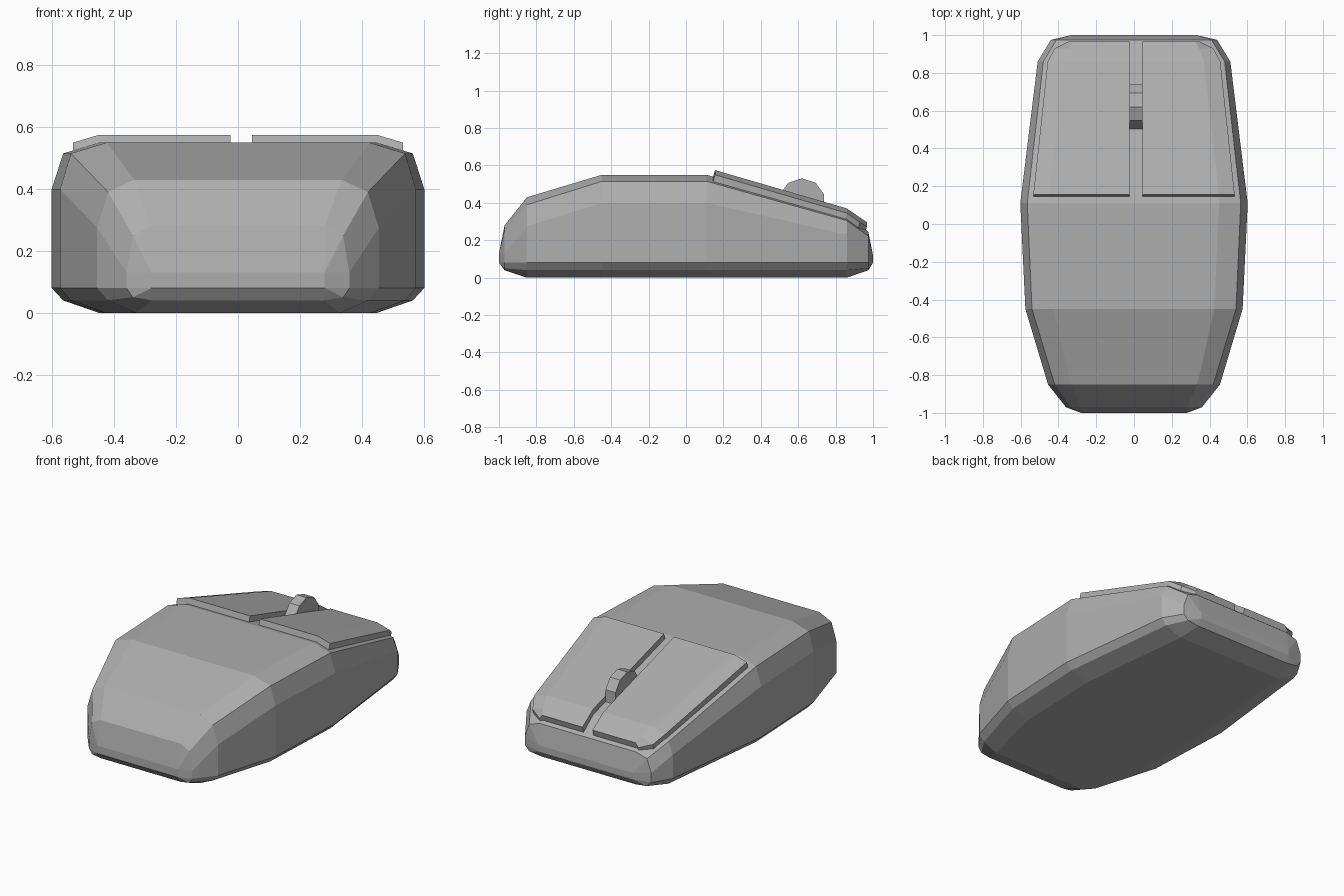
import bpy, bmesh, math

if "Cube" in bpy.data.objects:
    bpy.data.objects.remove(bpy.data.objects["Cube"])

# Dark grey plastic shared by all parts
plastic = bpy.data.materials.new("grey_plastic")
plastic.diffuse_color = (.425, .425, .425, 1)
plastic.use_nodes = True
plastic.node_tree.nodes["Principled BSDF"].inputs["Base Color"].default_value = plastic.diffuse_color


def loft(name, rings):
    """Skin a list of equal-length closed rings and cap both ends."""
    bm = bmesh.new()
    rows = [[bm.verts.new(p) for p in ring] for ring in rings]
    n = len(rows[0])
    for a, b in zip(rows, rows[1:]):
        for i in range(n):
            j = (i + 1) % n
            bm.faces.new((a[i], a[j], b[j], b[i]))
    bm.faces.new(rows[0])
    bm.faces.new(rows[-1])
    bmesh.ops.remove_doubles(bm, verts=bm.verts, dist=0.0005)
    bmesh.ops.recalc_face_normals(bm, faces=bm.faces)
    me = bpy.data.meshes.new(name)
    bm.to_mesh(me)
    bm.free()
    me.materials.append(plastic)
    ob = bpy.data.objects.new(name, me)
    bpy.context.collection.objects.link(ob)
    return ob


def body_ring(y, xt, xs, xw, zt, zs, zw, xb, zl, zb):
    """Chamfered cross-section: top, shoulder, side, lower side, lower chamfer, base."""
    half = [(xt, zt), (xs, zs), (xw, zw), (xw, 0.08), (xs, zl), (xb, zb)]
    full = half + [(-x, z) for x, z in reversed(half)]
    return [(x, y, z) for x, z in full]


# Body shell, from palm end (-y) to button end (+y)
sections = [
    (-1.00, .28, .28, .28, .13, .13, .13, .28, .08, .08),
    (-.97, .28, .34, .36, .28, .25, .13, .28, .05, .04),
    (-.85, .335, .42, .455, .43, .39, .275, .33, .04, 0),
    (-.45, .425, .54, .575, .55, .515, .40, .43, .04, 0),
    (.11, .45, .565, .602, .55, .515, .40, .45, .04, 0),
    (.86, .37, .48, .51, .335, .305, .23, .37, .04, 0),
    (.975, .335, .41, .44, .245, .222, .14, .33, .05, .04),
    (1.00, .33, .33, .33, .12, .12, .12, .33, .08, .08),
]
loft("mouse_body", [body_ring(*s) for s in sections])


# Two raised button plates following the sloped top
def button(name, side, inner):
    rings = []
    for y, xt, xs, z in [(.155, .45, .533, .575), (.86, .37, .457, .37),
                         (.93, .345, .42, .322), (.967, .325, .345, .297)]:
        top = [(inner, z), (side * xt, z), (side * xs, z - .025)]
        ring = [(x, y, zz) for x, zz in top]
        ring += [(x, y - .013, zz - .045) for x, zz in reversed(top)]
        rings.append(ring)
    loft(name, rings)


button("left_button", -1, -.025)
button("right_button", 1, .045)

# Ten-sided scroll wheel standing in the gap
wheel = []
for x in (-.025, .045):
    wheel.append([(x, .62 + .124 * math.sin(k * math.pi / 5),
                   .407 + .124 * math.cos(k * math.pi / 5)) for k in range(10)])
loft("scroll_wheel", wheel)
